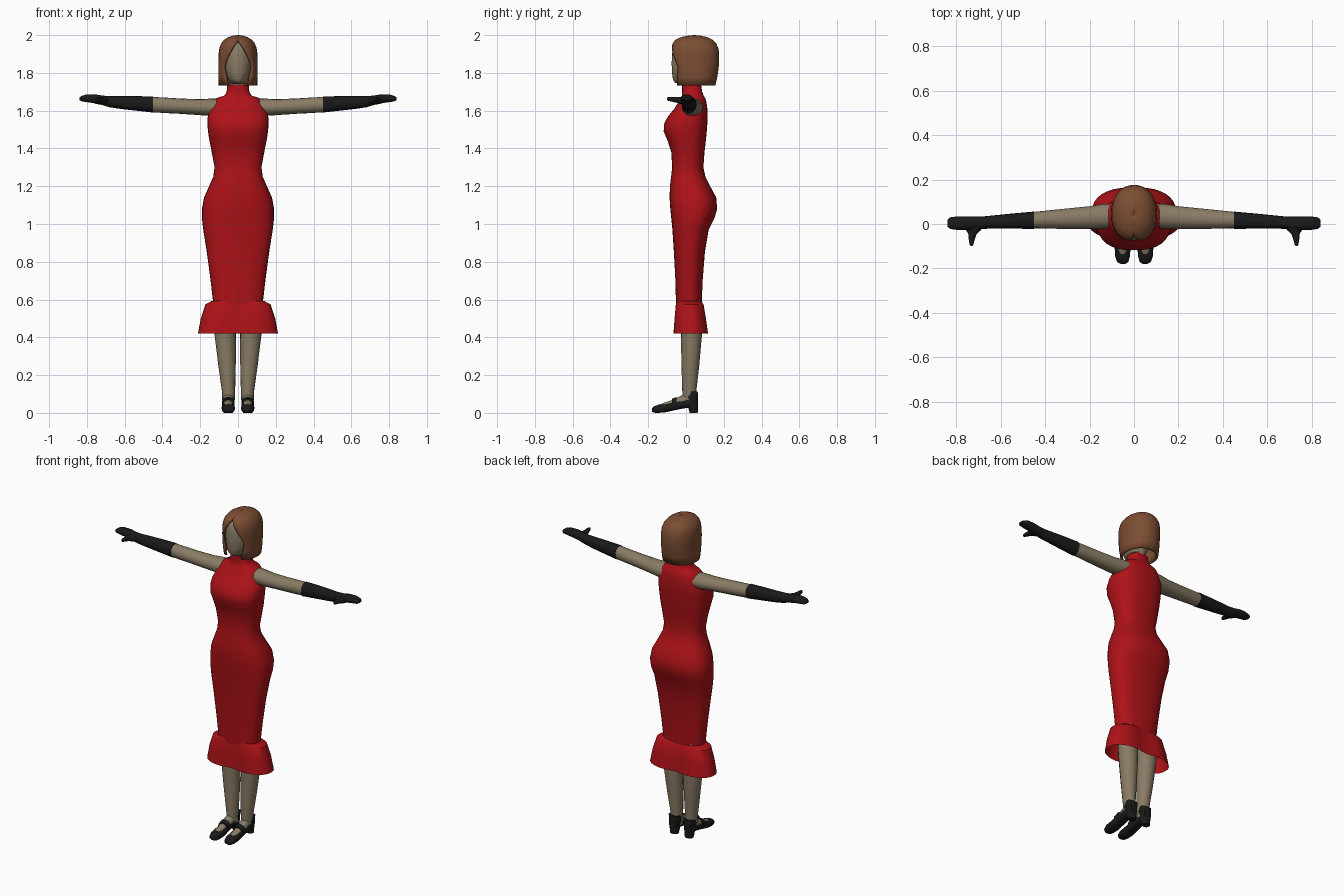
import bpy, bmesh, math


def material(name, rgb):
    m = bpy.data.materials.new(name)
    m.diffuse_color = (*rgb, 1)
    return m


RED = material("red_cloth", (0.42, 0.006, 0.009))
SKIN = material("skin", (0.25, 0.20, 0.13))
BLACK = material("black", (0.010, 0.010, 0.011))
HAIR = material("brown_hair", (0.20, 0.075, 0.033))

# loft axis -> order of (a, b, t) in xyz
ORDER = {'Z': lambda a, b, t: (a, b, t),
         'X': lambda a, b, t: (t, a, b),
         'Y': lambda a, b, t: (a, t, b)}


def power(v, n):
    return math.copysign(abs(v) ** (2 / n), v)


def loft(name, mat, axis, rings, n=2.0, segs=24, pinch=0, caps=(True, True),
         mirror=False, gaps=None, angle=50):
    """Skin through rings (t, a_min, a_max, b_min, b_max); gaps open the -b side."""
    bm = bmesh.new()
    rows = []
    for i, (t, a0, a1, b0, b1) in enumerate(rings):
        ca, cb, ra, rb = (a0 + a1) / 2, (b0 + b1) / 2, (a1 - a0) / 2, (b1 - b0) / 2
        row = []
        for k in range(segs + (1 if gaps else 0)):
            if gaps:
                g = math.asin(min(1, gaps[i] / ra))
                th = g + (2 * math.pi - 2 * g) * k / segs
            else:
                th = 2 * math.pi * k / segs
            a = ra * power(math.sin(th), n)
            b = -rb * power(math.cos(th), n)
            b *= 1 - pinch * math.exp(-(a / 0.07) ** 2)
            row.append(bm.verts.new(ORDER[axis](ca + a, cb + b, t)))
        rows.append(row)
    for r, s in zip(rows, rows[1:]):
        for k in range(segs):
            j = (k + 1) % len(r)
            bm.faces.new((r[k], r[j], s[j], s[k]))
    if not gaps:
        for use, row in zip(caps, (rows[0], rows[-1])):
            if use:
                bm.faces.new(row)
    else:
        bmesh.ops.remove_doubles(bm, verts=bm.verts, dist=0.0004)
    bmesh.ops.recalc_face_normals(bm, faces=bm.faces)
    me = bpy.data.meshes.new(name)
    bm.to_mesh(me)
    bm.free()
    me.materials.append(mat)
    me.shade_smooth()
    me.set_sharp_from_angle(angle=math.radians(angle))
    ob = bpy.data.objects.new(name, me)
    bpy.context.collection.objects.link(ob)
    if mirror:
        ob.modifiers.new("mirror", 'MIRROR').use_mirror_merge = False
    return ob


def sym(rows):
    """Rows (t, half_width, b_min, b_max) to full rings."""
    return [(t, -w, w, b0, b1) for t, w, b0, b1 in rows]


# dress body with high collar
loft("dress", RED, 'Z', sym([
    (0.57, 0.130, -0.053, 0.083), (0.70, 0.145, -0.056, 0.088),
    (0.85, 0.165, -0.064, 0.100), (0.97, 0.184, -0.072, 0.120),
    (1.03, 0.191, -0.078, 0.150), (1.08, 0.191, -0.083, 0.165),
    (1.14, 0.180, -0.087, 0.160), (1.20, 0.153, -0.085, 0.128),
    (1.25, 0.131, -0.079, 0.103), (1.30, 0.124, -0.073, 0.092),
    (1.38, 0.139, -0.078, 0.098), (1.44, 0.151, -0.097, 0.105),
    (1.49, 0.159, -0.118, 0.110), (1.53, 0.162, -0.117, 0.113),
    (1.57, 0.160, -0.095, 0.115), (1.61, 0.147, -0.062, 0.113),
    (1.645, 0.128, -0.040, 0.108), (1.667, 0.112, -0.028, 0.102),
    (1.68, 0.072, -0.022, 0.093), (1.70, 0.060, -0.020, 0.086),
    (1.735, 0.058, -0.020, 0.080)]), n=2.5, segs=32)

# flared hem with pinched middle
loft("dress_hem", RED, 'Z', sym([
    (0.592, 0.130, -0.053, 0.083), (0.592, 0.140, -0.058, 0.090),
    (0.575, 0.172, -0.064, 0.103), (0.50, 0.197, -0.070, 0.115),
    (0.42, 0.212, -0.076, 0.126)]), n=2.4, segs=40, pinch=0.2,
    caps=(False, False), angle=40)

# legs
loft("leg", SKIN, 'Z', [
    (0.05, 0.018, 0.080, -0.018, 0.056), (0.12, 0.015, 0.086, -0.020, 0.055),
    (0.25, 0.012, 0.104, -0.024, 0.070), (0.42, 0.010, 0.125, -0.027, 0.085),
    (0.60, 0.006, 0.125, -0.040, 0.078)], mirror=True, segs=16)

# shoes: sole and toe, heel cup, strap, bare instep
loft("shoe", BLACK, 'Y', [
    (-0.180, 0.040, 0.060, 0.006, 0.024), (-0.172, 0.026, 0.076, 0.001, 0.034),
    (-0.145, 0.018, 0.085, 0.000, 0.044), (-0.110, 0.016, 0.087, 0.003, 0.048),
    (-0.060, 0.018, 0.085, 0.014, 0.060), (-0.010, 0.020, 0.082, 0.024, 0.075),
    (0.030, 0.020, 0.082, 0.028, 0.090), (0.062, 0.028, 0.074, 0.035, 0.100)],
    n=2.8, segs=16, mirror=True)
loft("shoe_heel", BLACK, 'Z', [
    (0.000, 0.026, 0.076, 0.020, 0.062), (0.05, 0.020, 0.081, 0.005, 0.064),
    (0.085, 0.015, 0.086, -0.005, 0.064), (0.112, 0.015, 0.086, 0.020, 0.062)],
    n=2.6, segs=16, mirror=True)
loft("foot_instep", SKIN, 'Y', [
    (-0.135, 0.034, 0.068, 0.025, 0.046), (-0.110, 0.029, 0.074, 0.025, 0.056),
    (-0.060, 0.026, 0.077, 0.025, 0.073), (-0.020, 0.022, 0.080, 0.035, 0.095),
    (0.020, 0.022, 0.080, 0.045, 0.105)], segs=16, mirror=True)
loft("shoe_strap", BLACK, 'Y', [
    (-0.075, 0.018, 0.085, 0.015, 0.074), (-0.050, 0.018, 0.085, 0.020, 0.084)],
    n=2.4, segs=16, mirror=True)

# bare upper arms
loft("upper_arm", SKIN, 'X', [
    (0.090, -0.018, 0.092, 1.570, 1.664), (0.14, -0.022, 0.090, 1.572, 1.664),
    (0.20, -0.022, 0.080, 1.576, 1.661), (0.30, -0.022, 0.070, 1.583, 1.664),
    (0.38, -0.021, 0.062, 1.587, 1.669), (0.455, -0.020, 0.054, 1.592, 1.673)],
    segs=16, mirror=True)

# long gloves with mitten hands and thumbs
loft("glove", BLACK, 'X', [
    (0.450, -0.022, 0.056, 1.590, 1.675), (0.54, -0.021, 0.048, 1.600, 1.677),
    (0.62, -0.020, 0.040, 1.609, 1.677), (0.68, -0.022, 0.034, 1.618, 1.677),
    (0.72, -0.027, 0.033, 1.630, 1.680), (0.76, -0.028, 0.034, 1.639, 1.687),
    (0.80, -0.026, 0.034, 1.645, 1.686), (0.828, -0.022, 0.030, 1.649, 1.678),
    (0.840, -0.012, 0.020, 1.656, 1.670)], n=2.2, segs=16, mirror=True)
loft("glove_thumb", BLACK, 'Y', [
    (-0.005, 0.675, 0.775, 1.632, 1.675), (-0.028, 0.690, 0.757, 1.634, 1.672),
    (-0.045, 0.709, 0.746, 1.641, 1.672), (-0.075, 0.719, 0.744, 1.648, 1.673),
    (-0.094, 0.724, 0.740, 1.652, 1.672), (-0.100, 0.729, 0.736, 1.658, 1.668)],
    segs=12, mirror=True)

# head and neck
loft("head", SKIN, 'Z', sym([
    (1.70, 0.050, -0.012, 0.075), (1.742, 0.052, -0.016, 0.078),
    (1.747, 0.034, -0.058, 0.080), (1.765, 0.052, -0.069, 0.090),
    (1.80, 0.068, -0.074, 0.110), (1.85, 0.078, -0.076, 0.130),
    (1.90, 0.080, -0.074, 0.140), (1.94, 0.070, -0.066, 0.135),
    (1.97, 0.048, -0.040, 0.110), (1.985, 0.015, 0.01, 0.060)]), segs=24)

# bobbed hair, parted open over the face
hair = loft("hair", HAIR, 'Z', sym([
    (1.732, 0.102, -0.062, 0.155), (1.78, 0.104, -0.074, 0.166),
    (1.83, 0.104, -0.081, 0.173), (1.865, 0.104, -0.084, 0.176),
    (1.90, 0.103, -0.084, 0.176), (1.93, 0.099, -0.081, 0.172),
    (1.955, 0.090, -0.073, 0.160), (1.975, 0.074, -0.056, 0.140),
    (1.99, 0.050, -0.025, 0.110), (1.997, 0.027, 0.010, 0.077),
    (2.0, 0.001, 0.042, 0.044)]), n=2.15, segs=32,
    gaps=[0.054, 0.066, 0.076, 0.066, 0.047, 0.030, 0.015, 0.001, 0, 0, 0])
solid = hair.modifiers.new("thickness", 'SOLIDIFY')
solid.thickness, solid.offset = 0.014, -1
